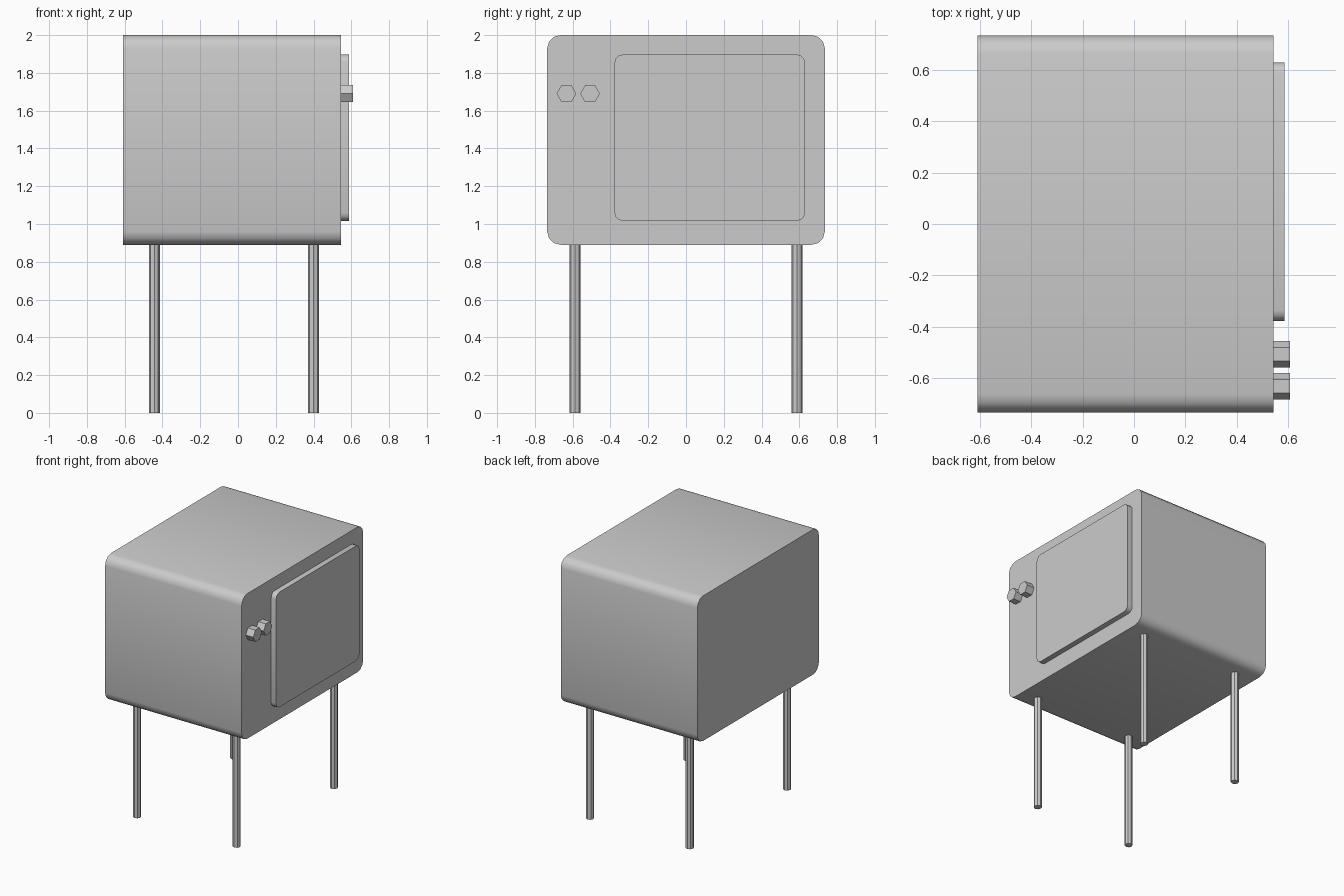
import bpy
from math import radians, sin, cos, pi

if "Cube" in bpy.data.objects:
    bpy.data.objects.remove(bpy.data.objects["Cube"])


def finish(obj, name):
    obj.name = name
    bpy.ops.object.select_all(action='DESELECT')
    obj.select_set(True)
    bpy.context.view_layer.objects.active = obj
    bpy.ops.object.shade_smooth_by_angle(angle=radians(40))
    return obj


def rounded_slab(name, x0, x1, y0, y1, z0, z1, r, seg=3):
    """Rounded rectangle in the YZ plane, extruded along x."""
    corners = [(y1 - r, z1 - r), (y0 + r, z1 - r), (y0 + r, z0 + r), (y1 - r, z0 + r)]
    prof = []
    for k, (cy, cz) in enumerate(corners):
        for i in range(seg + 1):
            a = pi / 2 * (k + i / seg)
            prof.append((cy + r * cos(a), cz + r * sin(a)))
    n = len(prof)
    verts = [(x, y, z) for x in (x0, x1) for y, z in prof]
    faces = [tuple(reversed(range(n))), tuple(range(n, 2 * n))]
    faces += [(i, (i + 1) % n, n + (i + 1) % n, n + i) for i in range(n)]
    mesh = bpy.data.meshes.new(name)
    mesh.from_pydata(verts, [], faces)
    obj = bpy.data.objects.new(name, mesh)
    bpy.context.collection.objects.link(obj)
    return finish(obj, name)


def rod(name, sides, r, length, loc, rot=(0, 0, 0)):
    bpy.ops.mesh.primitive_cylinder_add(vertices=sides, radius=r, depth=length,
                                        location=loc, rotation=rot)
    return finish(bpy.context.object, name)


# Cabinet and raised screen on the +x side
rounded_slab("cabinet", -0.61, 0.545, -0.735, 0.735, 0.89, 2.0, 0.07)
rounded_slab("screen", 0.545, 0.587, -0.378, 0.63, 1.017, 1.897, 0.042)

# Hexagonal control knobs
for i, y in enumerate((-0.633, -0.508)):
    rod(f"knob_{i + 1}", 6, 0.052, 0.064, (0.577, y, 1.69), (0, pi / 2, 0))

# Four slender legs
for xn, x in (("rear", -0.443), ("front", 0.40)):
    for yn, y in (("left", -0.588), ("right", 0.588)):
        rod(f"{xn}_{yn}_leg", 8, 0.029, 0.89, (x, y, 0.445))
